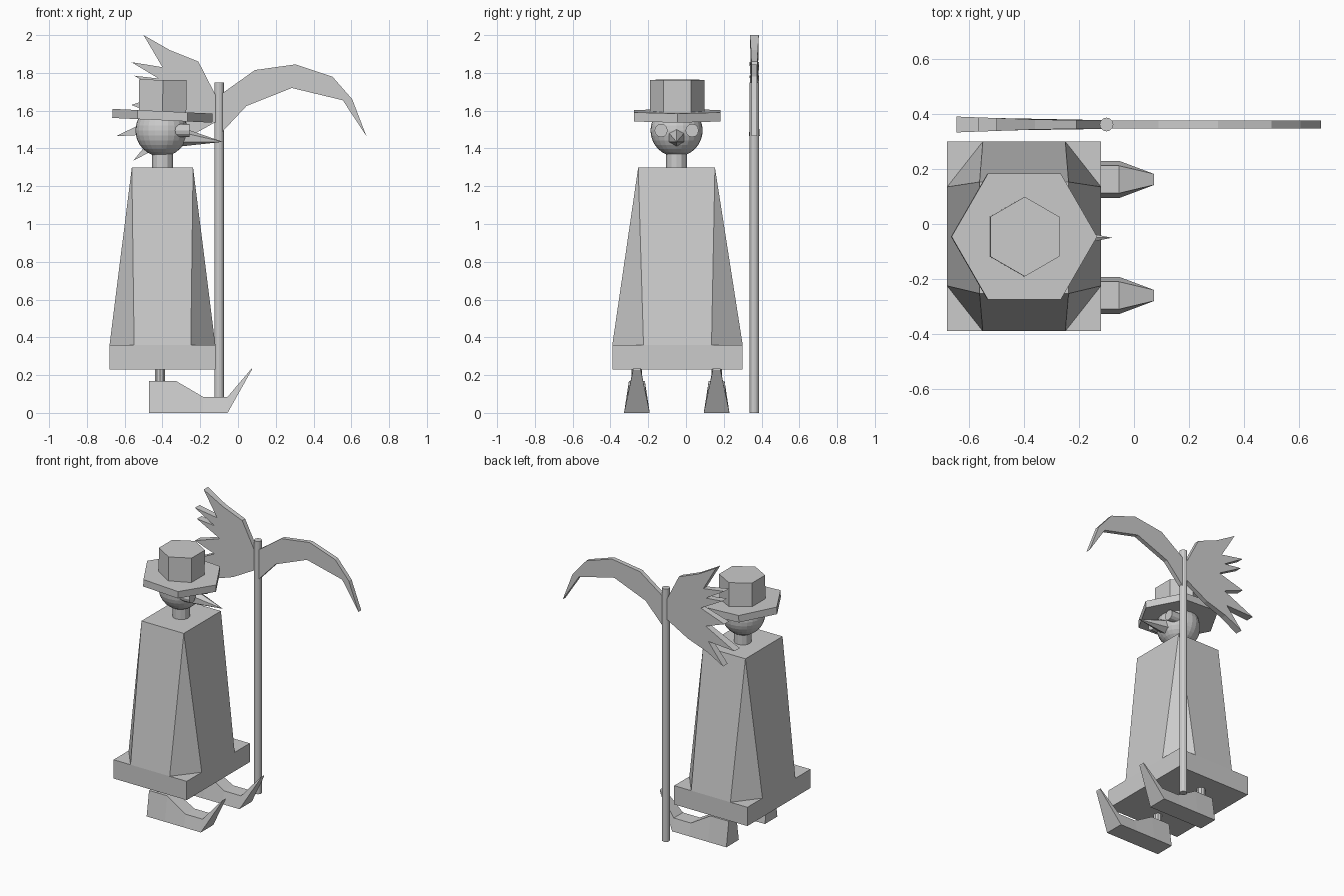
import bpy, bmesh, math
from mathutils import Matrix, Vector

if "Cube" in bpy.data.objects:
    bpy.data.objects.remove(bpy.data.objects["Cube"])


def make(name, verts, faces):
    me = bpy.data.meshes.new(name)
    me.from_pydata(verts, [], faces)
    bm = bmesh.new()
    bm.from_mesh(me)
    bmesh.ops.recalc_face_normals(bm, faces=bm.faces)
    bm.to_mesh(me)
    bm.free()
    ob = bpy.data.objects.new(name, me)
    bpy.context.collection.objects.link(ob)
    return ob


def tube(name, a, b, r1, r2, n, spin=0):
    """Cylinder or cone from point a to point b."""
    a, b = Vector(a), Vector(b)
    rot = (b - a).to_track_quat('Z', 'Y').to_matrix().to_4x4()
    bm = bmesh.new()
    bmesh.ops.create_cone(bm, cap_ends=True, segments=n, radius1=r1, radius2=r2,
                          depth=(b - a).length,
                          matrix=Matrix.Translation((a + b) / 2) @ rot @ Matrix.Rotation(spin, 4, 'Z'))
    me = bpy.data.meshes.new(name)
    bm.to_mesh(me)
    bm.free()
    ob = bpy.data.objects.new(name, me)
    bpy.context.collection.objects.link(ob)
    return ob


def plate(name, outline, y, half):
    """Flat xz outline thickened along y; half(x) gives the half thickness."""
    n = len(outline)
    verts = [(x, y - half(x), z) for x, z in outline] + [(x, y + half(x), z) for x, z in outline]
    faces = [list(range(n)), list(range(2 * n - 1, n - 1, -1))]
    faces += [(i, (i + 1) % n, n + (i + 1) % n, n + i) for i in range(n)]
    return make(name, verts, faces)


# Robe: tapered block with a straight hem and cut-in corners
CX, CY = -0.40, -0.05
verts, faces = [], []
for sx, sy in ((-1, -1), (1, -1), (1, 1), (-1, 1)):
    verts += [(CX + sx * 0.28, CY + 0.005 + sy * 0.345, 0.23),
              (CX + sx * 0.28, CY + 0.005 + sy * 0.345, 0.36),
              (CX + sx * 0.15, CY + 0.005 + sy * 0.345, 0.36),
              (CX + sx * 0.28, CY + 0.005 + sy * 0.18, 0.36),
              (CX + sx * 0.162, CY + sy * 0.203, 1.30)]
for c in range(4):
    a, b = c * 5, (c + 1) % 4 * 5
    m = 2 if c % 2 == 0 else 3          # edge point lying on this side
    faces += [(a, b, b + 1, b + m, a + m, a + 1),
              (a + m, b + m, b + 4, a + 4),
              (a + 2, a + 3, a + 4),
              (a + 1, a + 2, a + 3)]
faces += [(0, 5, 10, 15), (4, 9, 14, 19)]
make("robe", verts, faces)

# Neck and head
tube("neck", (CX, CY, 1.28), (CX, CY, 1.40), 0.055, 0.055, 12)
bpy.ops.mesh.primitive_uv_sphere_add(segments=24, ring_count=16, radius=0.138,
                                     location=(-0.405, CY, 1.495))
bpy.context.object.name = "head"

# Eyes and nose
for side, s in (("left", 1), ("right", -1)):
    tube("eye_" + side, (-0.34, CY + s * 0.082, 1.495), (-0.257, CY + s * 0.082, 1.495),
         0.035, 0.035, 12)
tube("nose", (-0.30, CY, 1.46), (-0.08, CY, 1.435), 0.05, 0.0, 6)

# Hat: hexagonal brim and crown, tipped slightly forward
tilt = Vector((0.047, 0, 1)).normalized()
base = Vector((CX, -0.046, 1.573))
for name, lo, hi, r, first in (("hat_brim", -0.024, 0.024, 0.265, 0), ("hat_crown", 0.02, 0.19, 0.145, 30)):
    rot = Matrix.Rotation(math.radians(2.7 if r > 0.2 else 0.8), 3, 'Y')
    ring = [(r * math.cos(math.radians(first + 60 * i)), r * math.sin(math.radians(first + 60 * i)))
            for i in range(6)]
    vs = [base + rot @ Vector((x, y, h)) for h in (lo, hi) for x, y in ring]
    make(name, vs, [range(6), range(6, 12)] + [(i, (i + 1) % 6, 6 + (i + 1) % 6, 6 + i) for i in range(6)])

# Boots with curled toes: sections of x, bottom z, top z, bottom half width, top half width
sections = [(-0.47, 0, 0.17, 0.068, 0.042), (-0.33, 0, 0.17, 0.068, 0.042),
            (-0.185, 0, 0.085, 0.068, 0.05), (-0.055, 0, 0.085, 0.068, 0.05),
            (0.073, 0.228, 0.236, 0.02, 0.02)]
for side, y in (("left", 0.162), ("right", -0.26)):
    vs, fs = [], []
    for x, z0, z1, w0, w1 in sections:
        vs += [(x, y - w0, z0), (x, y + w0, z0), (x, y + w1, z1), (x, y - w1, z1)]
    for k in range(len(sections) - 1):
        fs += [(4 * k + i, 4 * k + (i + 1) % 4, 4 * k + 4 + (i + 1) % 4, 4 * k + 4 + i) for i in range(4)]
    n = len(vs)
    fs += [(0, 1, 2, 3), (n - 4, n - 3, n - 2, n - 1)]
    make("boot_" + side, vs, fs)
    tube("ankle_" + side, (-0.413, y, 0.16), (-0.413, y, 0.24), 0.028, 0.028, 10)

# Staff
SY = 0.362
tube("staff", (-0.10, SY, 0), (-0.10, SY, 1.75), 0.025, 0.025, 12)

# Curved blade on the staff
blade = [(-0.10, 1.68), (0.09, 1.815), (0.305, 1.845), (0.50, 1.78), (0.605, 1.66), (0.68, 1.465),
         (0.555, 1.655), (0.285, 1.72), (0.045, 1.625), (-0.10, 1.47)]
plate("blade", blade, SY, lambda x: 0.015)

# Jagged feathered wing on the other side, thicker towards its tips
wing = [(-0.10, 1.66), (-0.12, 1.685), (-0.21, 1.86), (-0.36, 1.92), (-0.50, 2.0),
        (-0.40, 1.83), (-0.565, 1.857), (-0.42, 1.77), (-0.55, 1.785), (-0.38, 1.69),
        (-0.565, 1.63), (-0.42, 1.575), (-0.645, 1.465), (-0.44, 1.475), (-0.555, 1.335),
        (-0.43, 1.40), (-0.28, 1.45), (-0.10, 1.55)]
plate("feather_wing", wing, SY, lambda x: 0.016 + max(0, -0.30 - x) * 0.037)
